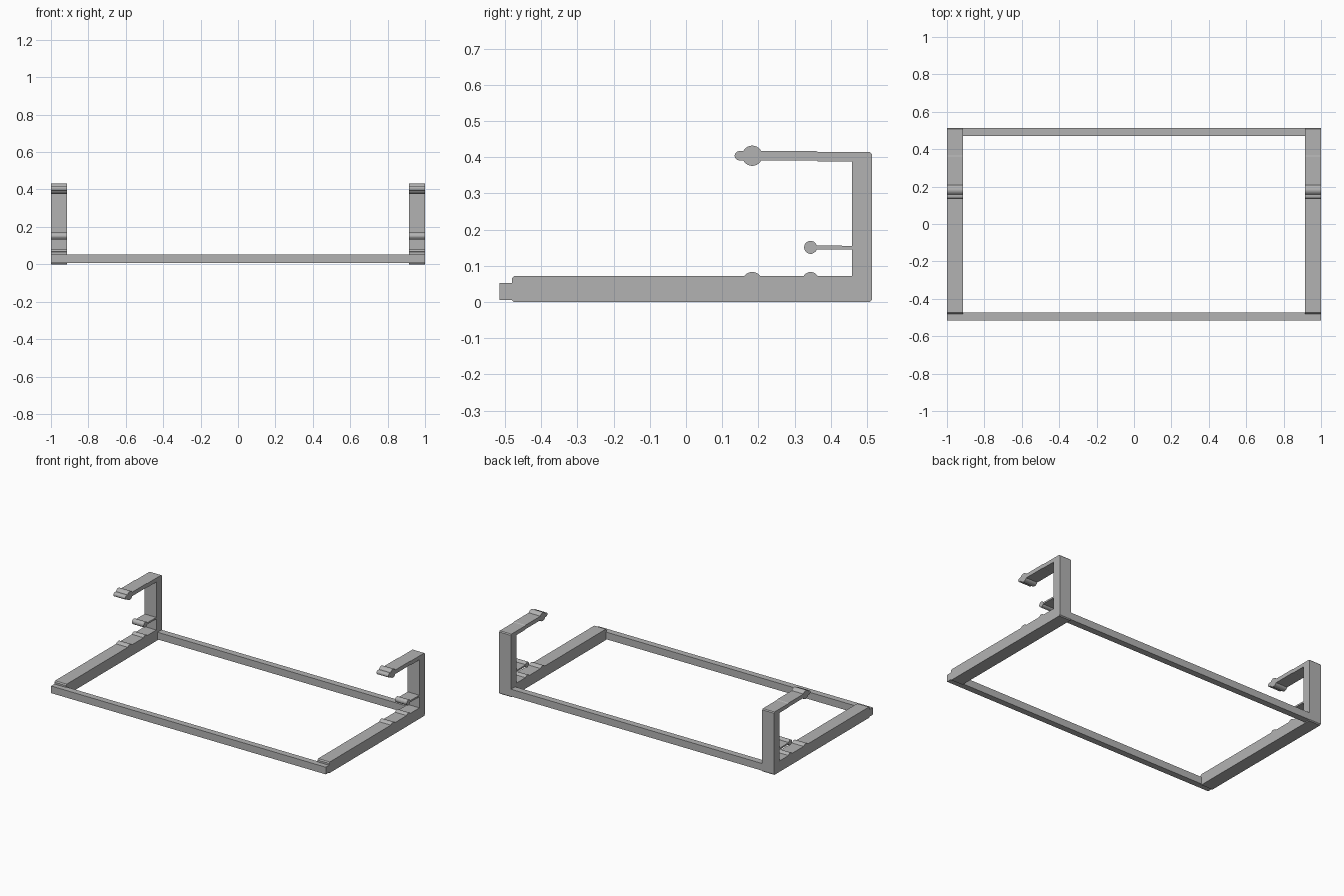
import bpy, bmesh, math

cube = bpy.data.objects.get("Cube")
if cube:
    bpy.data.objects.remove(cube, do_unlink=True)

grey = bpy.data.materials.new("plain grey")
grey.use_nodes = True
grey.diffuse_color = (0.45, 0.45, 0.45, 1)
grey.node_tree.nodes["Principled BSDF"].inputs["Base Color"].default_value = (0.45, 0.45, 0.45, 1)


def arc(y, z, r, start, end, steps=10):
    """Points along an arc in the side plane, angles in degrees."""
    angles = [math.radians(start + (end - start) * i / steps) for i in range(steps + 1)]
    return [(y + r * math.cos(a), z + r * math.sin(a)) for a in angles]


def extrude_profile(name, profile, x0, x1):
    """Extrude a side outline of (y, z) points along x."""
    bm = bmesh.new()
    face = bm.faces.new([bm.verts.new((x0, y, z)) for y, z in profile])
    ext = bmesh.ops.extrude_face_region(bm, geom=[face])
    moved = [v for v in ext["geom"] if isinstance(v, bmesh.types.BMVert)]
    bmesh.ops.translate(bm, verts=moved, vec=(x1 - x0, 0, 0))
    bmesh.ops.recalc_face_normals(bm, faces=bm.faces)
    mesh = bpy.data.meshes.new(name)
    bm.to_mesh(mesh)
    bm.free()
    mesh.materials.append(grey)
    obj = bpy.data.objects.new(name, mesh)
    bpy.context.collection.objects.link(obj)
    return obj


def bar(name, y0, y1, half_length):
    z0, z1 = 0.006, 0.053
    return extrude_profile(name, [(y0, z0), (y1, z0), (y1, z1), (y0, z1)],
                           -half_length, half_length)


# Rail and upright, then the upper gripping arm with its round bead and tip
outline = [(-0.476, 0), (0.508, 0), (0.514, 0.006), (0.514, 0.408), (0.508, 0.414)]
outline += [(0.365, 0.414), (0.36, 0.417)]
outline += arc(0.183, 0.404, 0.028, 28, 152)
outline += arc(0.147, 0.404, 0.013, 90, 270, 6)
outline += arc(0.183, 0.404, 0.028, 208, 332)
outline += [(0.36, 0.391), (0.365, 0.388), (0.458, 0.388)]

# Small spring arm ending in a round bead
outline += [(0.458, 0.155)]
outline += arc(0.344, 0.151, 0.018, 18, 342, 16)
outline += [(0.458, 0.145)]

# Rail top with two low ridges, and the stepped front end
outline += [(0.458, 0.072)]
outline += arc(0.344, 0.061, 0.022, 30, 150, 8)
outline += arc(0.183, 0.055, 0.028, 37, 143, 8)
outline += [(-0.474, 0.072), (-0.481, 0.065), (-0.481, 0.006)]

for side, sign in (("left", 1), ("right", -1)):
    extrude_profile(side + "_clip_bracket", outline, sign * 0.915, sign)

# Cross bars joining the brackets
bar("front_bar", -0.515, -0.474, 1.0)
bar("back_bar", 0.47, 0.512, 0.93)
